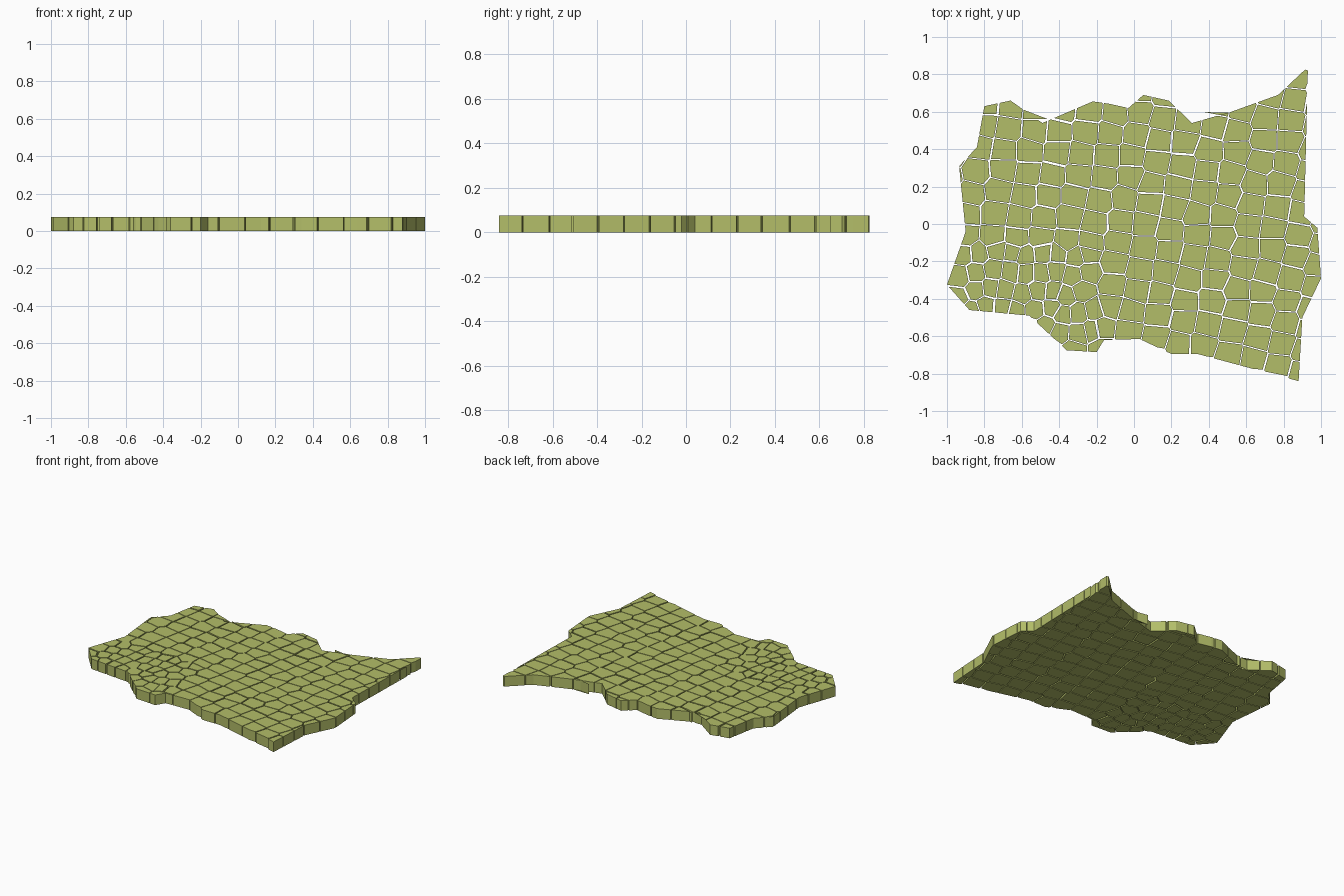
import bpy, bmesh, random
from mathutils import Vector

if "Cube" in bpy.data.objects:
    bpy.data.objects.remove(bpy.data.objects["Cube"])

random.seed(7)
HEIGHT = 0.075

# Ragged outer edge of the paved patch, counter-clockwise
OUTLINE = [(.93, .84), (.77, .69), (.52, .60), (.31, .54), (.185, .66), (.05, .69),
           (-.03, .62), (-.21, .66), (-.49, .54), (-.66, .66), (-.80, .63), (-.84, .41),
           (-.935, .31), (-.90, -.04), (-1, -.325), (-.88, -.46), (-.56, -.49),
           (-.36, -.675), (-.20, -.685), (-.16, -.62), (.03, -.615), (.20, -.695),
           (.34, -.695), (.88, -.84), (.90, -.50), (1, -.29), (.98, -.02), (.91, .04)]


def clip(poly, point, normal):
    """Keep the part of poly behind the given line."""
    out = []
    for a, b in zip(poly, poly[1:] + poly[:1]):
        da, db = (a - point).dot(normal), (b - point).dot(normal)
        if da <= 0:
            out.append(a)
        if (da < 0 < db) or (db < 0 < da):
            out.append(a.lerp(b, da / (da - db)))
    return out


def area(poly):
    return abs(sum(a.x * b.y - b.x * a.y for a, b in zip(poly, poly[1:] + poly[:1]))) / 2


def in_fine_zone(x, y):
    return -.87 < x < -.2 and -.6 < y < -.12


def grid_seeds(dx, dy, jitter, keep):
    """Leaning columns of stone centres whose rows droop to the right."""
    seeds = []
    for i in range(-int(1.4 / dx), int(1.4 / dx) + 1):
        shift = random.uniform(-.015, .015)
        for j in range(-int(1.4 / dy), int(1.4 / dy) + 1):
            u = i * dx + dx / 2
            y = j * dy - (.13 + .09 * u) * u + shift + random.uniform(-jitter, jitter)
            x = u + .16 * y + random.uniform(-jitter, jitter)
            if keep(x, y) and abs(x) < 1.15 and abs(y) < 1:
                seeds.append(Vector((x, y)))
    return seeds


# Large stones everywhere, smaller ones towards the front left
seeds = grid_seeds(.137, .115, .012, lambda x, y: not in_fine_zone(x, y))
seeds += grid_seeds(.084, .10, .014, in_fine_zone)

# Each stone is its cell of the patch, pulled back to leave a joint
bm = bmesh.new()
for k, s in enumerate(seeds):
    poly = [Vector(p) for p in OUTLINE]
    near = sorted(seeds, key=lambda o: (o - s).length_squared)[1:28]
    for o in near:
        n = (o - s).normalized()
        gap = random.choice((.0025, .0025, .003, .003, .006))
        poly = clip(poly, (s + o) / 2 - n * gap, n)
        if len(poly) < 3:
            break
    poly = [p for i, p in enumerate(poly) if (p - poly[i - 1]).length > 1e-4]
    if len(poly) < 3 or area(poly) < 1e-4:
        continue
    bottom = [bm.verts.new((p.x, p.y, 0)) for p in poly]
    top = [bm.verts.new((p.x, p.y, HEIGHT)) for p in poly]
    bm.faces.new(top)
    bm.faces.new(bottom[::-1])
    for i in range(len(poly)):
        bm.faces.new((bottom[i - 1], bottom[i], top[i], top[i - 1]))
bmesh.ops.recalc_face_normals(bm, faces=bm.faces)

mesh = bpy.data.meshes.new("paving_stones")
bm.to_mesh(mesh)
bm.free()
stones = bpy.data.objects.new("paving_stones", mesh)
bpy.context.collection.objects.link(stones)

# Mossy green stone
moss = bpy.data.materials.new("moss_green")
moss.diffuse_color = (.45, .51, .14, 1)
moss.use_nodes = True
moss.node_tree.nodes["Principled BSDF"].inputs["Base Color"].default_value = moss.diffuse_color
mesh.materials.append(moss)
